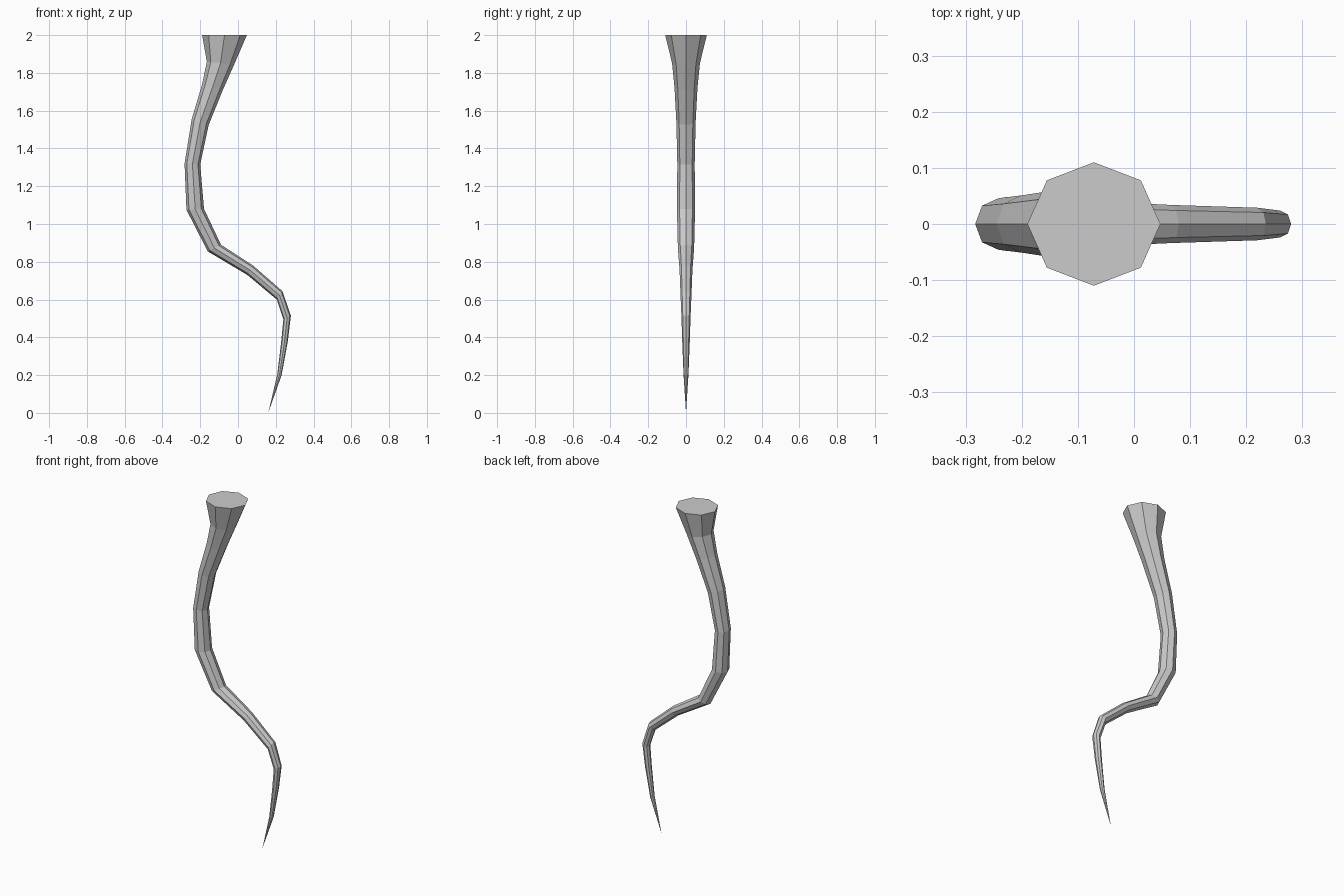
import bpy, bmesh
from math import cos, sin, pi
from mathutils import Vector

if "Cube" in bpy.data.objects:
    bpy.data.objects.remove(bpy.data.objects["Cube"])

SIDES = 8

# Cross-sections down the S-curve: left (x, z), right (x, z), half depth in y
sections = [
    (-0.19, 2.00, 0.047, 2.00, 0.11),
    (-0.165, 1.86, -0.02, 1.845, 0.074),
    (-0.19, 1.74, -0.08, 1.71, 0.061),
    (-0.245, 1.555, -0.155, 1.525, 0.051),
    (-0.283, 1.32, -0.20, 1.315, 0.046),
    (-0.273, 1.075, -0.18, 1.08, 0.048),
    (-0.16, 0.855, -0.09, 0.89, 0.043),
    (0.05, 0.73, 0.08, 0.78, 0.034),
    (0.205, 0.60, 0.235, 0.645, 0.029),
    (0.24, 0.495, 0.28, 0.515, 0.024),
    (0.228, 0.37, 0.264, 0.38, 0.020),
    (0.208, 0.205, 0.231, 0.20, 0.013),
]
tip_point = (0.16, 0, 0)

bm = bmesh.new()

# Octagonal rings
rings = []
for lx, lz, rx, rz, depth in sections:
    left, right = Vector((lx, 0, lz)), Vector((rx, 0, rz))
    mid, half = (left + right) / 2, (right - left) / 2
    rings.append([bm.verts.new(mid + half * cos(2 * pi * i / SIDES)
                               + Vector((0, depth * sin(2 * pi * i / SIDES), 0)))
                  for i in range(SIDES)])

# Flat top cap, side walls and pointed tip
bm.faces.new(rings[0])
for a, b in zip(rings, rings[1:]):
    for i in range(SIDES):
        j = (i + 1) % SIDES
        bm.faces.new((a[i], b[i], b[j], a[j]))
tip = bm.verts.new(tip_point)
for i in range(SIDES):
    bm.faces.new((rings[-1][i], tip, rings[-1][(i + 1) % SIDES]))
bmesh.ops.recalc_face_normals(bm, faces=bm.faces)

mesh = bpy.data.meshes.new("curved_root")
bm.to_mesh(mesh)
bm.free()
bpy.context.collection.objects.link(bpy.data.objects.new("curved_root", mesh))
